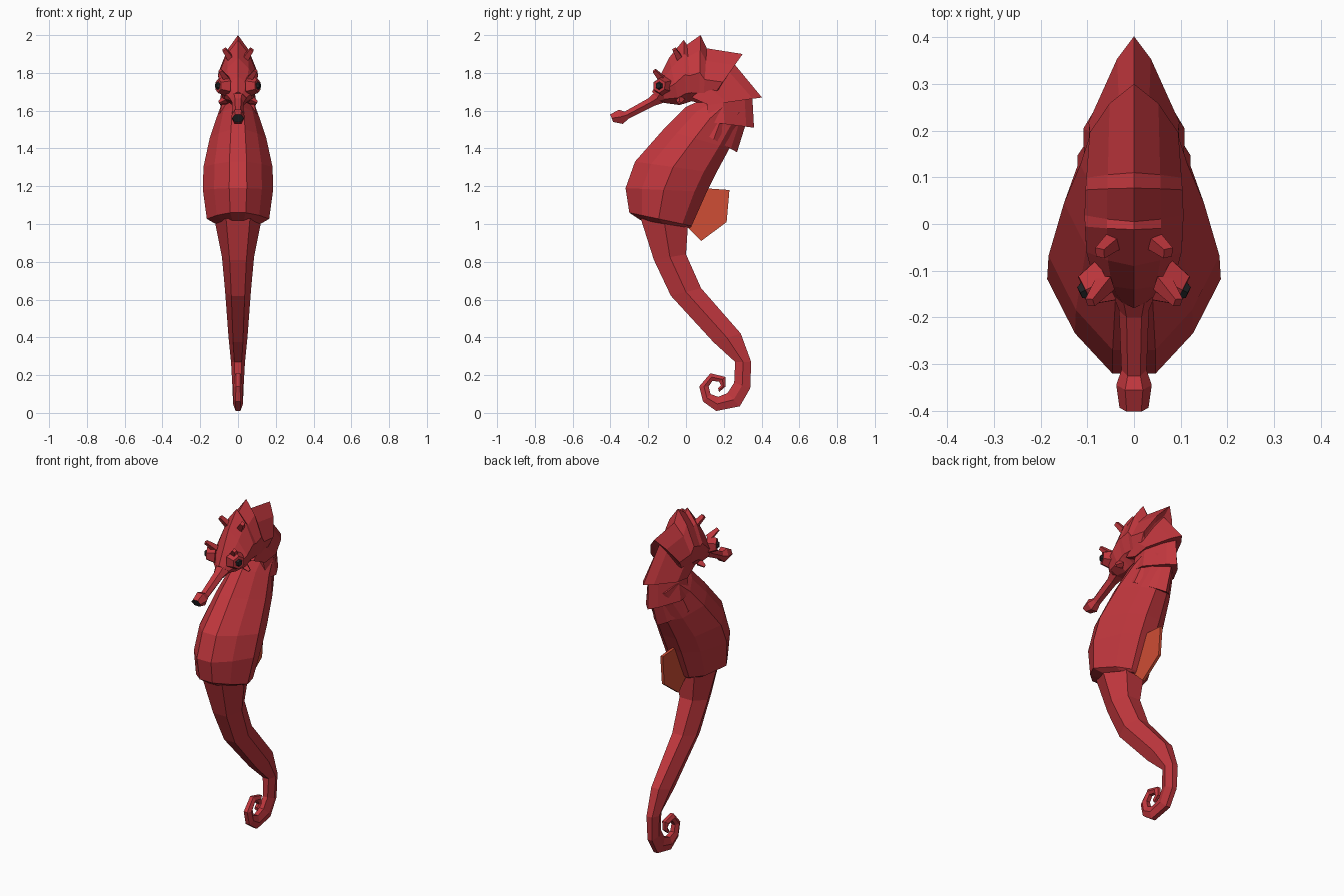
import bpy, bmesh, math
from mathutils import Vector


def material(name, rgb):
    m = bpy.data.materials.new(name)
    m.diffuse_color = (*rgb, 1)
    return m


RED = material("coral red", (0.53, 0.038, 0.047))
ORANGE = material("fin orange", (0.62, 0.075, 0.035))
BLACK = material("near black", (0.015, 0.016, 0.018))


def finish(bm, name, *mats):
    bmesh.ops.recalc_face_normals(bm, faces=bm.faces)
    me = bpy.data.meshes.new(name)
    bm.to_mesh(me)
    bm.free()
    for m in mats:
        me.materials.append(m)
    ob = bpy.data.objects.new(name, me)
    bpy.context.collection.objects.link(ob)
    return ob


def loft(name, sections, half, mats=(RED,), dark_end=False):
    """Skin rings; each section is (y, z) start, (y, z) end, half width.
    The half profile lists (fraction from start to end, width factor)."""
    bm = bmesh.new()
    rings = []
    for ay, az, by, bz, w in sections:
        pts = [(f * w, ay + (by - ay) * t, az + (bz - az) * t) for t, f in half]
        pts += [(-x, y, z) for x, y, z in reversed(pts) if x > 1e-6]
        rings.append([bm.verts.new(p) for p in pts])
    for r, s in zip(rings, rings[1:]):
        n = len(r)
        for i in range(n):
            j = (i + 1) % n
            bm.faces.new((r[i], r[j], s[j], s[i]))
    bm.faces.new(rings[0])
    end = bm.faces.new(rings[-1])
    if dark_end:
        bmesh.ops.inset_region(bm, faces=[end], thickness=0.006, depth=-0.006)
        end.material_index = 1
    return finish(bm, name, *mats)


def spike(name, base, tip, r0, r1, sides=4, mat=RED):
    """Tapered stub between two points."""
    base, tip = Vector(base), Vector(tip)
    d = tip - base
    bm = bmesh.new()
    bmesh.ops.create_cone(bm, cap_ends=True, segments=sides, radius1=r0,
                          radius2=r1, depth=d.length)
    ob = finish(bm, name, mat)
    ob.location = (base + tip) / 2
    ob.rotation_euler = d.to_track_quat('Z', 'Y').to_euler()
    return ob


# Belly and neck, front to back
loft("body", [
    (-0.24, 1.02, 0.02, 0.98, 0.12),
    (-0.30, 1.06, 0.03, 0.99, 0.165),
    (-0.32, 1.19, 0.11, 1.17, 0.186),
    (-0.27, 1.33, 0.16, 1.27, 0.183),
    (-0.12, 1.50, 0.23, 1.40, 0.150),
    (0.00, 1.62, 0.27, 1.49, 0.115),
    (0.11, 1.67, 0.31, 1.58, 0.09),
], [(0, 0.25), (0.2, 0.68), (0.47, 1), (0.85, 0.68), (1, 0.25)])

# Tail, curling into a spiral
loft("tail", [
    (-0.24, 1.03, 0.01, 0.99, 0.122),
    (-0.17, 0.81, 0.00, 0.84, 0.085),
    (-0.08, 0.62, 0.08, 0.66, 0.068),
    (0.145, 0.375, 0.29, 0.42, 0.050),
    (0.26, 0.27, 0.345, 0.27, 0.037),
    (0.255, 0.16, 0.34, 0.13, 0.030),
    (0.22, 0.105, 0.285, 0.035, 0.027),
    (0.17, 0.085, 0.16, 0.01, 0.026),
    (0.13, 0.10, 0.09, 0.06, 0.025),
    (0.12, 0.14, 0.07, 0.14, 0.023),
    (0.14, 0.17, 0.13, 0.21, 0.021),
    (0.175, 0.165, 0.21, 0.19, 0.019),
    (0.185, 0.145, 0.21, 0.14, 0.016),
    (0.17, 0.13, 0.175, 0.11, 0.013),
], [(0, 0.52), (0.5, 1), (1, 0.5)])

# Head with pointed crest, ridge to jaw
loft("head", [
    (-0.18, 1.70, -0.13, 1.645, 0.045),
    (-0.14, 1.78, -0.11, 1.640, 0.085),
    (-0.09, 1.88, -0.035, 1.63, 0.102),
    (-0.012, 1.975, 0.00, 1.64, 0.105),
    (0.005, 1.95, 0.03, 1.65, 0.106),
    (0.077, 2.00, 0.07, 1.64, 0.104),
    (0.11, 1.93, 0.09, 1.63, 0.102),
    (0.30, 1.90, 0.11, 1.63, 0.095),
    (0.255, 1.86, 0.12, 1.62, 0.08),
], [(0, 0), (0.22, 0.55), (0.55, 1), (0.85, 0.8), (1, 0.3)])

# Overlapping neck plates, spine to throat
plates = [
    ("nape_plate", (0.245, 1.86, 0.03, 1.67, 0.085), (0.402, 1.67, 0.12, 1.63, 0.10)),
    ("neck_plate", (0.35, 1.69, 0.11, 1.65, 0.088), (0.36, 1.51, 0.12, 1.54, 0.112)),
    ("shoulder_plate", (0.32, 1.54, 0.12, 1.58, 0.095), (0.27, 1.38, 0.08, 1.485, 0.125)),
]
for name, top, bottom in plates:
    loft(name, [top, bottom], [(0, 0), (0.17, 0.36), (0.65, 0.97), (1, 0.95)])

# Tube snout with a flared lip and dark mouth
loft("snout", [
    (-0.14, 1.72, -0.11, 1.645, 0.055),
    (-0.20, 1.665, -0.17, 1.625, 0.032),
    (-0.325, 1.595, -0.30, 1.56, 0.027),
    (-0.355, 1.605, -0.335, 1.53, 0.038),
    (-0.402, 1.58, -0.385, 1.54, 0.031),
], [(0, 0.5), (0.5, 1), (1, 0.5)], (RED, BLACK), True)

# Thin fin on the back
bm = bmesh.new()
outline = [(0.09, 1.19), (0.23, 1.18), (0.215, 1.01), (0.08, 0.91), (0.0, 0.99)]
face = bm.faces.new([bm.verts.new((-0.008, y, z)) for y, z in outline])
ext = bmesh.ops.extrude_face_region(bm, geom=[face])
for v in ext["geom"]:
    if isinstance(v, bmesh.types.BMVert):
        v.co.x = 0.008
finish(bm, "back_fin", ORANGE)

# Paired horns, cheek points and eyes
for side, s in (("left", -1), ("right", 1)):
    spike("crown_horn_" + side, (s * 0.035, -0.03, 1.87), (s * 0.073, -0.062, 1.925), 0.024, 0.015)
    spike("brow_horn_" + side, (s * 0.06, -0.125, 1.765), (s * 0.094, -0.168, 1.812), 0.024, 0.013)
    spike("cheek_point_" + side, (s * 0.065, -0.03, 1.66), (s * 0.10, -0.035, 1.642), 0.025, 0.010)
    spike("eye_socket_" + side, (s * 0.06, -0.12, 1.73), (s * 0.105, -0.142, 1.732), 0.055, 0.038, 6)
    spike("eye_" + side, (s * 0.09, -0.135, 1.731), (s * 0.116, -0.147, 1.732), 0.031, 0.015, 6, BLACK)
